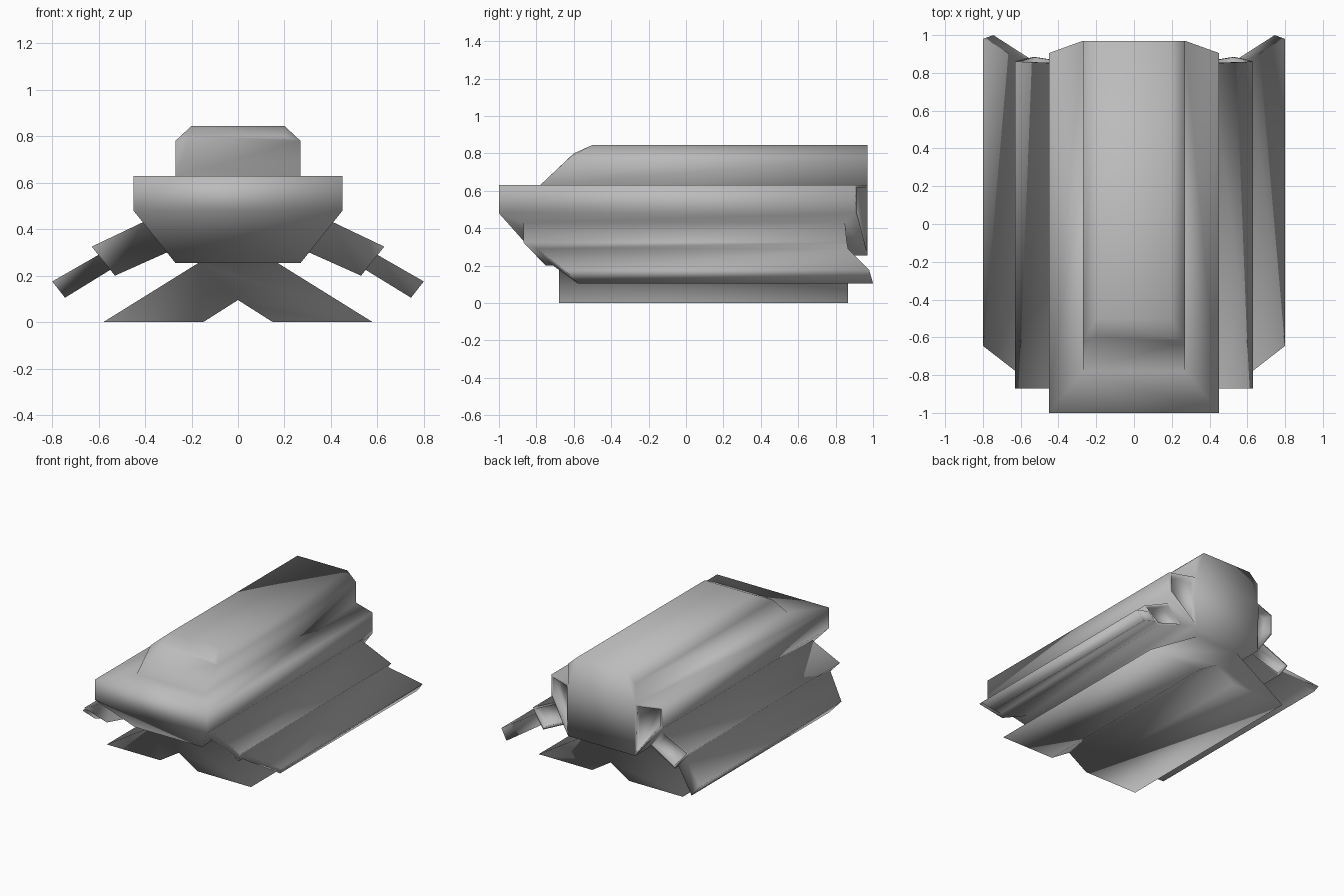
import bpy
import bmesh

cube = bpy.data.objects.get("Cube")
if cube:
    bpy.data.objects.remove(cube, do_unlink=True)

grey = bpy.data.materials.new("hull_grey")
grey.use_nodes = True
COLOUR = (0.5, 0.5, 0.5, 1)
grey.diffuse_color = COLOUR
grey.node_tree.nodes["Principled BSDF"].inputs["Base Color"].default_value = COLOUR

bm = bmesh.new()


def ring(points, side):
    return [bm.verts.new((side * x, y, z)) for x, y, z in points]


def grow(face, place):
    """Replace a face by side walls and a moved copy; return copy and walls."""
    old = list(face.verts)
    new = [bm.verts.new(place(v.co)) for v in old]
    bm.faces.remove(face)
    n = len(old)
    walls = [bm.faces.new((old[i], old[(i + 1) % n], new[(i + 1) % n], new[i]))
             for i in range(n)]
    return bm.faces.new(new), walls


def grow_flap(face, side, lower, upper):
    """Grow a side face to two edges, each given as x, z, front y, back y."""
    mid = face.calc_center_median().z

    def place(co):
        x, z, front, back = lower if co.z < mid else upper
        return (side * x, front if co.y < 0 else back, z)
    return grow(face, place)


def pocket(face, rim, depth):
    """Sink a recess into a face."""
    bmesh.ops.inset_individual(bm, faces=[face], thickness=rim, depth=0)
    bmesh.ops.inset_individual(bm, faces=[face], thickness=rim * 0.3, depth=-depth)


# Hull and cabin: half outline from belly to roof, at the front and the back
outline = [(0.27, 0.255), (0.45, 0.48), (0.45, 0.63),
           (0.27, 0.63), (0.27, 0.78), (0.20, 0.845)]
front_y = [-0.8, -1, -1, -0.78, -0.62, -0.5]
back_y = [0.97, 0.905, 0.905, 0.97, 0.97, 0.97]
front_pts = [(x, y, z) for (x, z), y in zip(outline, front_y)]
back_pts = [(x, y, z) for (x, z), y in zip(outline, back_y)]
F = {s: ring(front_pts, s) for s in (1, -1)}
B = {s: ring(back_pts, s) for s in (1, -1)}
brow = {s: bm.verts.new((s * 0.2, -0.6, 0.8)) for s in (1, -1)}

flap_bases, exhausts = {}, []
for s in (1, -1):
    skin = [bm.faces.new((F[s][i], B[s][i], B[s][i + 1], F[s][i + 1])) for i in range(5)]
    flap_bases[s] = skin[0]
    exhausts.append(bm.faces.new(B[s][:4]))
    bm.faces.new((F[s][4], F[s][5], brow[s]))

L, R = F[1], F[-1]
for i in range(3):
    bm.faces.new((L[i], L[i + 1], R[i + 1], R[i]))
bm.faces.new((L[3], L[4], brow[1], brow[-1], R[4], R[3]))
bm.faces.new((brow[1], L[5], R[5], brow[-1]))
bm.faces.new((L[5], B[1][5], B[-1][5], R[5]))
bm.faces.new([B[1][i] for i in (0, 3, 4, 5)] + [B[-1][i] for i in (5, 4, 3, 0)])
belly = bm.faces.new((L[0], B[1][0], B[-1][0], R[0]))

# Side flaps: a thick inner panel and a thin outer panel
for s in (1, -1):
    root, _ = grow_flap(flap_bases[s], s, (0.306, 0.3, -0.75, 0.85), (0.41, 0.43, -0.87, 0.85))
    tip, walls = grow_flap(root, s, (0.53, 0.2, -0.75, 0.885), (0.63, 0.325, -0.87, 0.86))
    exhausts += [w for w in walls if min(v.co.y for v in w.verts) > 0.5]
    root, _ = grow_flap(tip, s, (0.55, 0.225, -0.745, 0.875), (0.6, 0.29, -0.8, 0.865))
    grow_flap(root, s, (0.745, 0.105, -0.58, 1.0), (0.8, 0.175, -0.645, 0.98))


# Skids: two splayed feet joined under the belly
def skid_root(co):
    return (0.17 if co.x > 0 else -0.17, -0.68 if co.y < 0 else 0.865, 0.255)


root, _ = grow(belly, skid_root)
root_verts = list(root.verts)
bm.faces.remove(root)
feet = [(0.58, 0), (0.15, 0), (0, 0.095), (-0.15, 0), (-0.58, 0)]
sections = []
for y in (-0.68, 0.865):
    ends = sorted((v for v in root_verts if v.co.y * y > 0), key=lambda v: -v.co.x)
    sections.append([ends[0]] + [bm.verts.new((x, y, z)) for x, z in feet] + [ends[1]])
    bm.faces.new(sections[-1])
a, b = sections
for i in range(len(a) - 1):
    bm.faces.new((a[i], b[i], b[i + 1], a[i + 1]))

# Recessed exhausts at the back
bmesh.ops.recalc_face_normals(bm, faces=bm.faces)
for face in exhausts:
    pocket(face, 0.022, 0.05)

for face in bm.faces:
    face.smooth = True

mesh = bpy.data.meshes.new("hull_with_flaps_and_skids")
bm.to_mesh(mesh)
bm.free()
mesh.materials.append(grey)
hull = bpy.data.objects.new("hull_with_flaps_and_skids", mesh)
bpy.context.collection.objects.link(hull)
